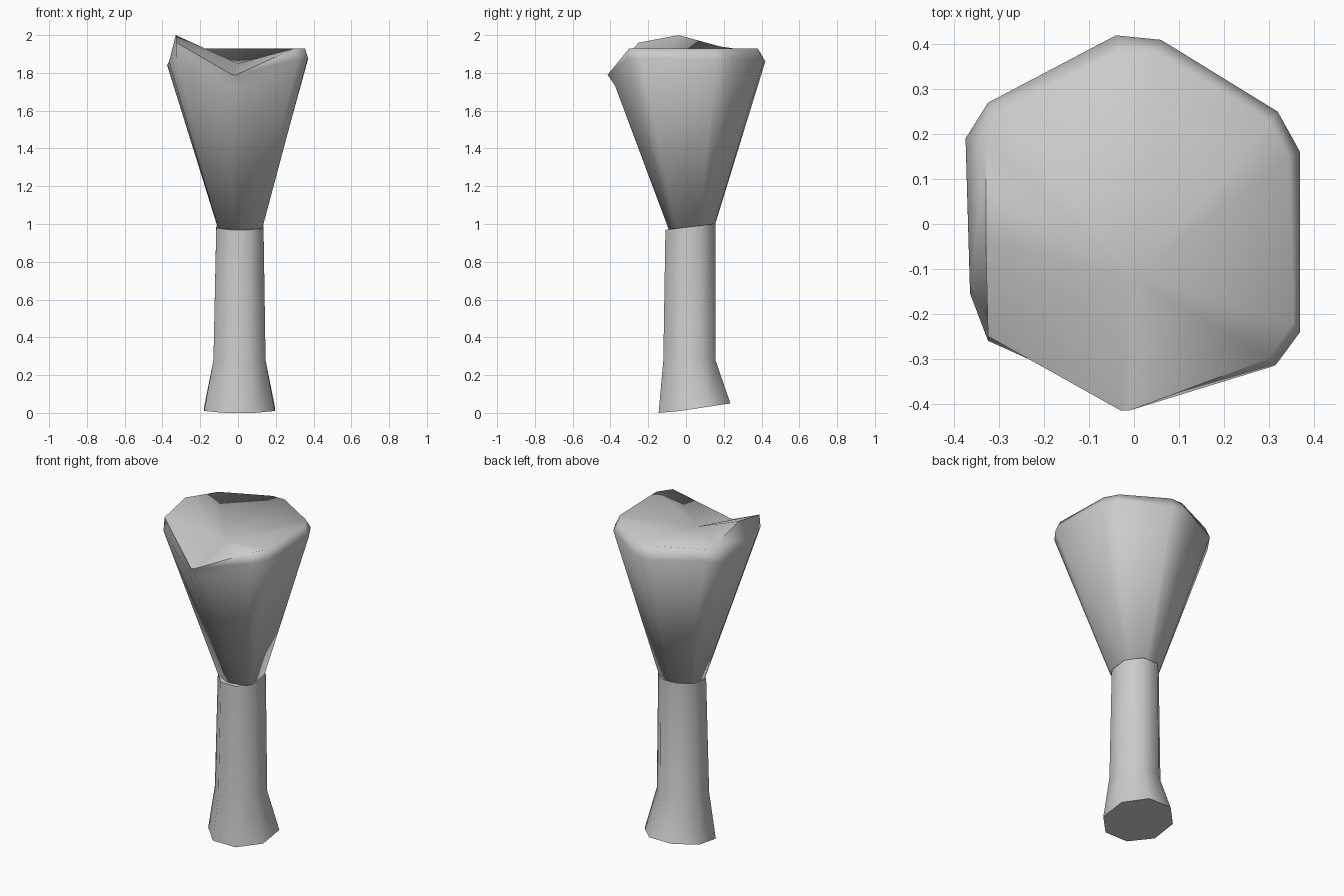
import bpy, bmesh, math

cube = bpy.data.objects.get("Cube")
if cube:
    bpy.data.objects.remove(cube, do_unlink=True)

grey = bpy.data.materials.new("plain_grey")
grey.use_nodes = True
tone = (0.6, 0.6, 0.6, 1)
grey.diffuse_color = tone
grey.node_tree.nodes["Principled BSDF"].inputs["Base Color"].default_value = tone


def loft(name, rings, end_points, angle):
    """Skin a stack of rings; close the ends with a fan or a flat cap."""
    bm = bmesh.new()
    loops = [[bm.verts.new(p) for p in ring] for ring in rings]
    n = len(loops[0])
    for a, b in zip(loops, loops[1:]):
        for i in range(n):
            j = (i + 1) % n
            bm.faces.new((a[i], a[j], b[j], b[i]))
    for loop, tip in zip((loops[0], loops[-1]), end_points):
        if tip is None:
            bm.faces.new(loop)
        else:
            centre = bm.verts.new(tip)
            for i in range(n):
                bm.faces.new((loop[i], loop[(i + 1) % n], centre))
    bmesh.ops.recalc_face_normals(bm, faces=bm.faces)
    mesh = bpy.data.meshes.new(name)
    bm.to_mesh(mesh)
    bm.free()
    mesh.materials.append(grey)
    obj = bpy.data.objects.new(name, mesh)
    bpy.context.collection.objects.link(obj)
    bpy.ops.object.select_all(action="DESELECT")
    obj.select_set(True)
    bpy.context.view_layer.objects.active = obj
    bpy.ops.object.shade_smooth_by_angle(angle=math.radians(angle))
    return obj


def seam(y):
    # Tilted plane where the handle meets the head
    return 0.982 + 0.12 * y


# Flared head: six-sided with blunted corners, a low front lip and a raised side
shoulder = [(-.04, .42, 1.86), (.06, .41, 1.86), (.32, .25, 1.88), (.37, .16, 1.87),
            (.37, -.24, 1.88), (.315, -.315, 1.87), (.03, -.375, 1.73), (-.07, -.375, 1.73),
            (-.325, -.26, 1.88), (-.365, -.155, 1.86), (-.375, .19, 1.84), (-.325, .27, 1.87)]
rim = [(-.03, .38, 1.93), (.05, .38, 1.93), (.30, .23, 1.93), (.345, .15, 1.93),
       (.355, -.22, 1.93), (.30, -.30, 1.93), (-.01, -.415, 1.79), (-.03, -.415, 1.79),
       (-.325, -.25, 1.96), (-.33, -.04, 2.0), (-.33, .18, 1.94), (-.31, .25, 1.93)]
neck = []
for x, y, z in shoulder:
    nx, ny = x * .32 + .01, y * .31 + .025
    neck.append((nx, ny, seam(ny)))
loft("flared_head", [neck, shoulder, rim], [None, (0, -.12, 1.85)], 85)


# Handle: eight-sided shaft with a spread foot
def oval(cx, cy, rx, ry, height):
    ring = []
    for i in range(8):
        a = math.tau * (i + .5) / 8
        x = cx + rx * math.cos(a) / math.cos(math.pi / 8)
        y = cy + ry * math.sin(a) / math.cos(math.pi / 8)
        ring.append((x, y, height(y)))
    return ring


foot = oval(.008, .045, .187, .19, lambda y: .015 + max(-.015, .15 * y))
ankle = oval(.008, .018, .138, .138, lambda y: .28)
top = oval(.01, .023, .125, .132, seam)
loft("handle", [foot, ankle, top], [None, None], 60)
